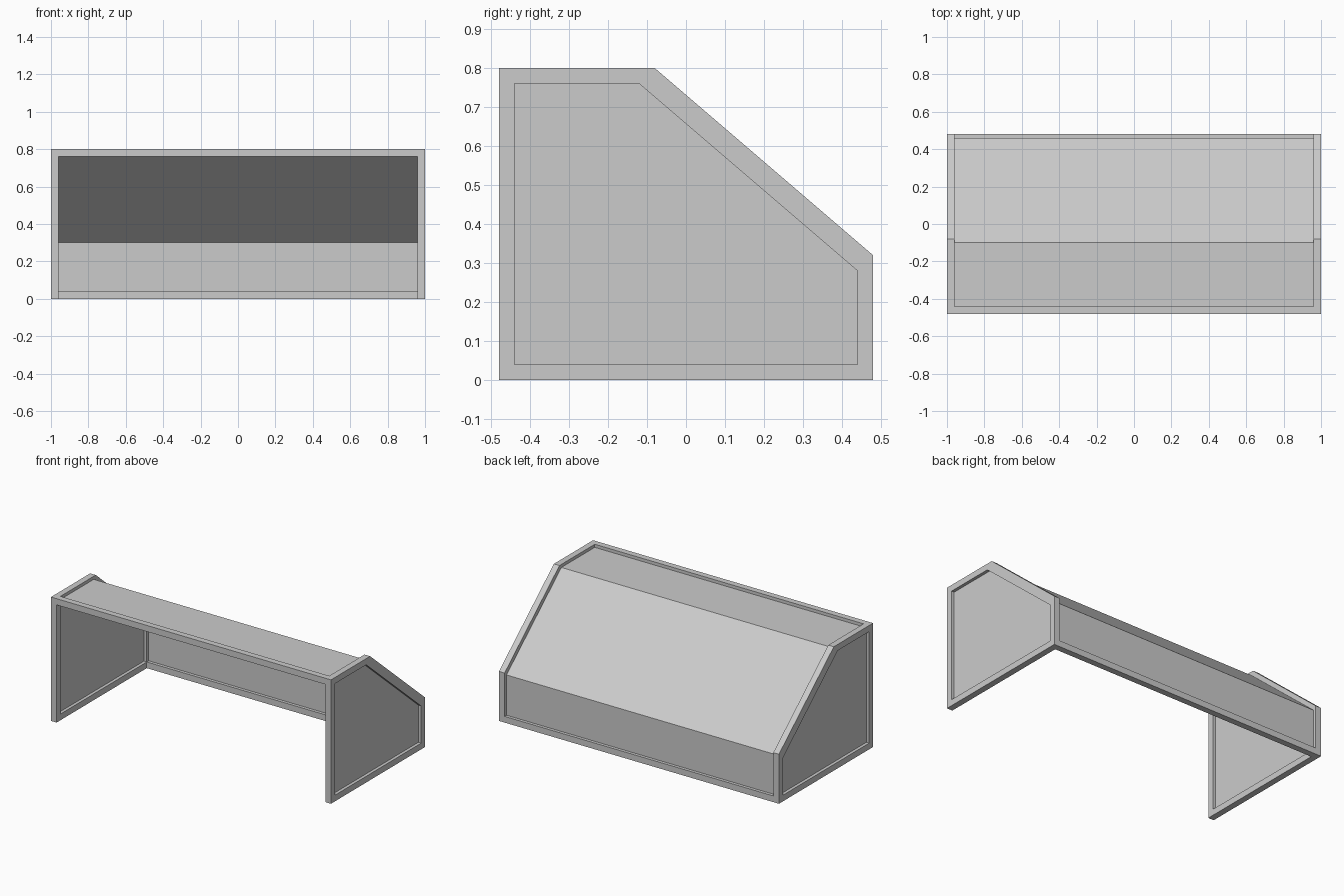
import bpy

if "Cube" in bpy.data.objects:
    bpy.data.objects.remove(bpy.data.objects["Cube"])

# Side outline (y, z), outer edge and inner edge of the frame
OUTER = [(-.48, 0), (.48, 0), (.48, .32), (-.08, .80), (-.48, .80)]
INNER = [(-.44, .04), (.44, .04), (.44, .28), (-.12, .76), (-.44, .76)]
SHEET = [(-.44, .78), (-.10, .78), (.46, .30), (.46, .04)]


def make(name, verts, faces):
    mesh = bpy.data.meshes.new(name)
    mesh.from_pydata(verts, [], faces)
    mesh.update()
    obj = bpy.data.objects.new(name, mesh)
    bpy.context.collection.objects.link(obj)
    return obj


def side_frame(name, x0, x1):
    # Pentagonal ring extruded along x
    n = len(OUTER)
    verts = [(x, y, z) for x in (x0, x1) for loop in (OUTER, INNER) for y, z in loop]
    faces = []
    for i in range(n):
        j = (i + 1) % n
        faces += [(i, n + i, n + j, j),
                  (2*n + i, 2*n + j, 3*n + j, 3*n + i),
                  (i, j, 2*n + j, 2*n + i),
                  (n + i, 3*n + i, 3*n + j, n + j)]
    return make(name, verts, faces)


def rail(name, y0, y1, z0, z1):
    # Square bar running between the two side frames
    sec = [(y0, z0), (y1, z0), (y1, z1), (y0, z1)]
    verts = [(x, y, z) for x in (-.96, .96) for y, z in sec]
    faces = [(i, i + 4, (i + 1) % 4 + 4, (i + 1) % 4) for i in range(4)]
    return make(name, verts, [f[::-1] for f in faces])


# Side frames with thin recessed panels
for label, s in (("left", -1), ("right", 1)):
    side_frame(label + "_side_frame", *sorted((s * .96, s)))
    panel = [(s * .98, y, z) for y, z in INNER]
    order = tuple(range(5))
    make(label + "_side_panel", panel, [order if s > 0 else order[::-1]])

# Rails at the front top and back bottom
rail("front_top_rail", -.48, -.44, .76, .80)
rail("back_bottom_rail", .44, .48, 0, .04)

# Thin folded sheet: top, slope and back
n = len(SHEET)
make("cover_sheet",
     [(x, y, z) for x in (-.96, .96) for y, z in SHEET],
     [(i, n + i, n + i + 1, i + 1) for i in range(n - 1)])
